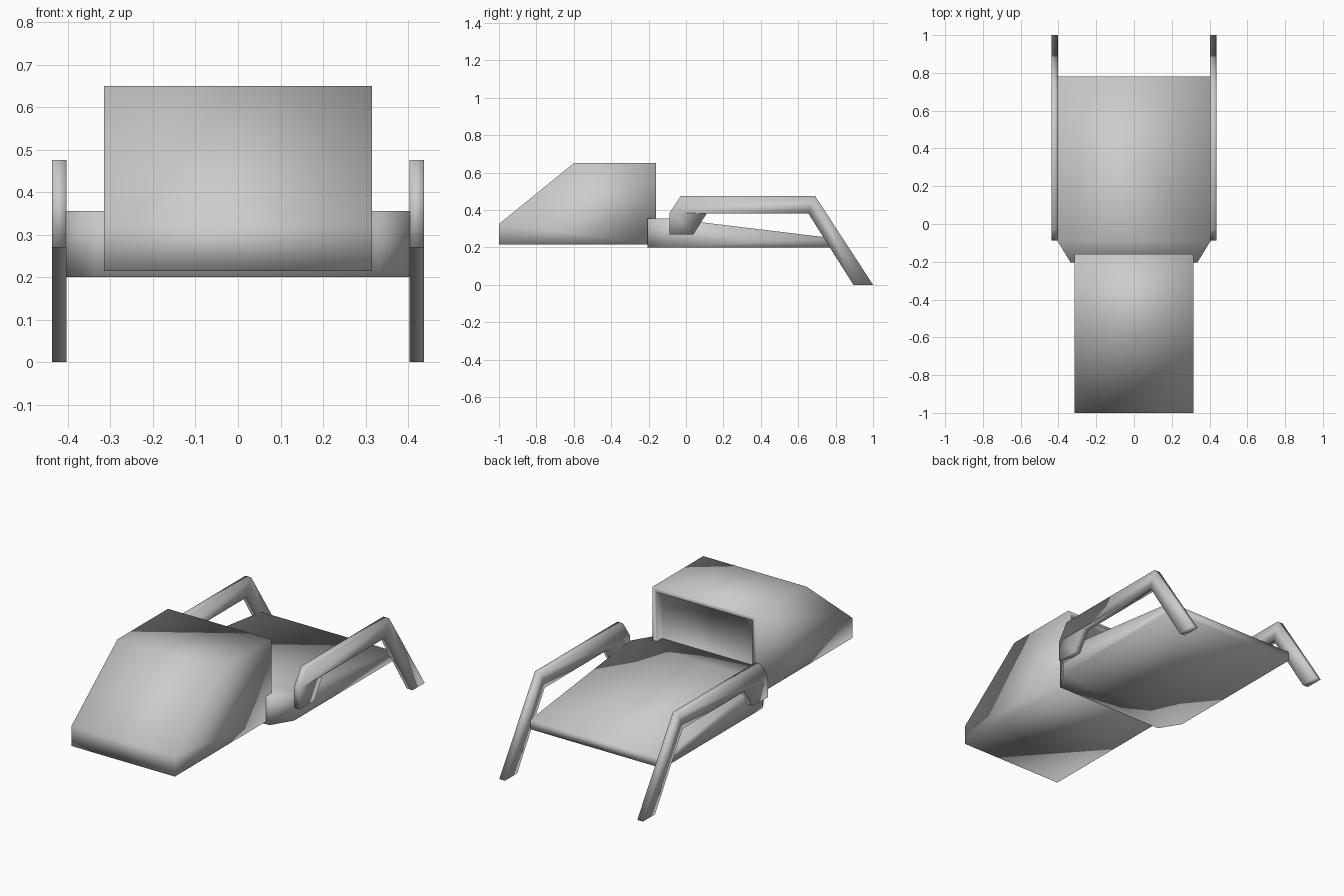
import bpy, bmesh

if "Cube" in bpy.data.objects:
    bpy.data.objects.remove(bpy.data.objects["Cube"])


def make(name, verts, faces):
    mesh = bpy.data.meshes.new(name)
    mesh.from_pydata(verts, [], faces)
    bm = bmesh.new()
    bm.from_mesh(mesh)
    bmesh.ops.recalc_face_normals(bm, faces=bm.faces)
    for f in bm.faces:
        f.smooth = True
    bm.to_mesh(mesh)
    bm.free()
    ob = bpy.data.objects.new(name, mesh)
    bpy.context.collection.objects.link(ob)
    return ob


def extrude_profile(name, profile, x0, x1):
    """Side outline in (y, z), swept across x."""
    n = len(profile)
    verts = [(x, y, z) for x in (x0, x1) for y, z in profile]
    faces = [tuple(range(n)), tuple(range(n, 2 * n))]
    faces += [(i, (i + 1) % n, n + (i + 1) % n, n + i) for i in range(n)]
    return make(name, verts, faces)


# Cab: wedge-nosed block with a shallow recess in its back face
cab = extrude_profile("cab", [(-1, 0.215), (-1, 0.325), (-0.6, 0.65),
                              (-0.16, 0.65), (-0.16, 0.215)], -0.315, 0.315)
bm = bmesh.new()
bm.from_mesh(cab.data)
back = [f for f in bm.faces if f.normal.y > 0.9]
bmesh.ops.inset_region(bm, faces=back, thickness=0.035)
pushed = bmesh.ops.extrude_face_region(bm, geom=back)
bmesh.ops.translate(bm, vec=(0, -0.05, 0),
                    verts=[v for v in pushed["geom"] if isinstance(v, bmesh.types.BMVert)])
bmesh.ops.delete(bm, geom=[f for f in back if f.is_valid], context="FACES_ONLY")
for f in bm.faces:
    f.smooth = True
bmesh.ops.recalc_face_normals(bm, faces=bm.faces)
bm.to_mesh(cab.data)
bm.free()

# Rear deck: chamfered front corners, top sloping down to a thin tail
sections = [(-0.205, 0.335, 0.355), (-0.09, 0.405, 0.355), (0.78, 0.405, 0.25)]
verts = [v for y, w, top in sections
         for v in ((-w, y, 0.2), (w, y, 0.2), (w, y, top), (-w, y, top))]
faces = [(0, 1, 2, 3), (8, 9, 10, 11)]
faces += [(s + i, s + (i + 1) % 4, s + 4 + (i + 1) % 4, s + 4 + i)
          for s in (0, 4) for i in range(4)]
make("rear_deck", verts, faces)

# Bent legs on both sides of the deck
leg = extrude_profile("side_leg", [(-0.088, 0.27), (-0.088, 0.385), (-0.027, 0.475),
                                   (0.69, 0.475), (1, 0), (0.895, 0), (0.655, 0.38),
                                   (0.11, 0.38), (0.04, 0.27)], 0.403, 0.438)
leg.modifiers.new("mirror", "MIRROR").use_axis = (True, False, False)
